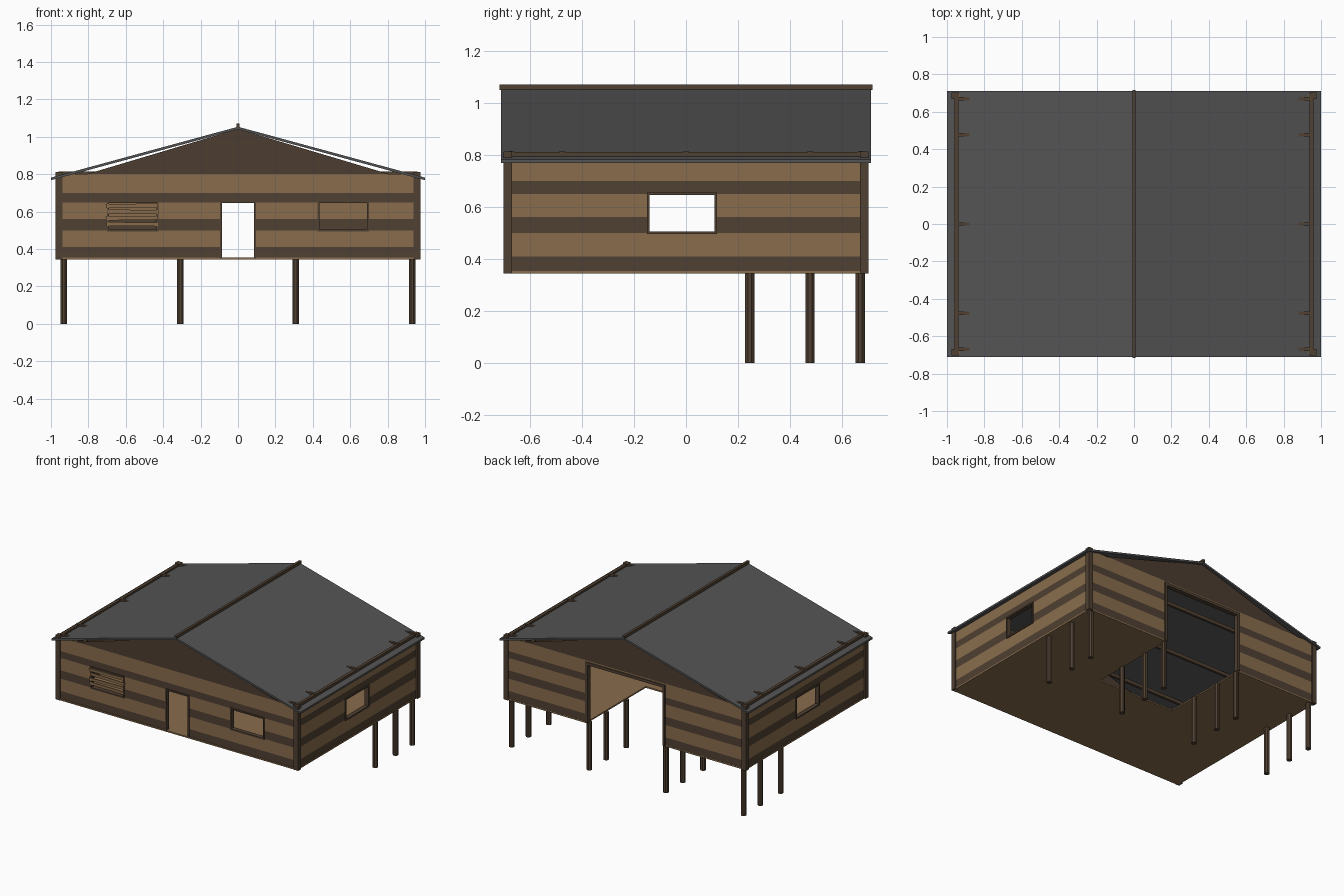
import bpy
import bmesh
import math

if "Cube" in bpy.data.objects:
    bpy.data.objects.remove(bpy.data.objects["Cube"])


def material(name, rgb):
    m = bpy.data.materials.new(name)
    m.use_nodes = True
    m.diffuse_color = (*rgb, 1)
    bsdf = m.node_tree.nodes["Principled BSDF"]
    bsdf.inputs["Base Color"].default_value = (*rgb, 1)
    bsdf.inputs["Roughness"].default_value = 0.9
    return m


TAN = material("tan plank", (0.25, 0.152, 0.073))
DARK = material("dark plank", (0.08, 0.052, 0.033))
GABLE = material("gable brown", (0.073, 0.046, 0.029))
TRIM = material("trim brown", (0.08, 0.052, 0.032))
ROOF = material("roof grey", (0.088, 0.088, 0.088))

QUADS = [(0, 1, 3, 2), (4, 6, 7, 5), (0, 4, 5, 1), (2, 3, 7, 6), (0, 2, 6, 4), (1, 5, 7, 3)]


def mesh_object(name, verts, faces, mats, indices=None):
    me = bpy.data.meshes.new(name)
    me.from_pydata(verts, [], faces)
    for m in mats:
        me.materials.append(m)
    if indices:
        me.polygons.foreach_set("material_index", indices)
    bm = bmesh.new()
    bm.from_mesh(me)
    bmesh.ops.recalc_face_normals(bm, faces=bm.faces)
    bm.to_mesh(me)
    bm.free()
    ob = bpy.data.objects.new(name, me)
    bpy.context.collection.objects.link(ob)
    return ob


def boxes(name, spans, mats, indices=None):
    """One object from boxes given as (x range, y range, z range)."""
    verts, faces, idx = [], [], []
    for i, (xs, ys, zs) in enumerate(spans):
        n = len(verts)
        verts += [(x, y, z) for x in xs for y in ys for z in zs]
        faces += [tuple(n + k for k in q) for q in QUADS]
        idx += [indices[i] if indices else 0] * len(QUADS)
    return mesh_object(name, verts, faces, mats, idx)


def around(c, half):
    return (c - half, c + half)


def prism(name, profile, y0, y1, mat):
    """Extrude an x-z profile along y."""
    n = len(profile)
    verts = [(x, y, z) for y in (y0, y1) for x, z in profile]
    faces = [tuple(range(n)), tuple(range(2 * n - 1, n - 1, -1))]
    faces += [(i, i + n, (i + 1) % n + n, (i + 1) % n) for i in range(n)]
    return mesh_object(name, verts, faces, [mat])


# Striped walls: one row of planks per band, cut around the openings
BANDS = [0.35, 0.41, 0.50, 0.56, 0.65, 0.70, 0.80]


def wall(name, along, pos, half, openings, top):
    levels = [min(b, top) for b in BANDS]
    levels = sorted(set(levels + [o[3] for o in openings]))
    spans, idx = [], []
    for z0, z1 in zip(levels, levels[1:]):
        mid = (z0 + z1) / 2
        row = sum(mid > b for b in BANDS) - 1
        start, parts = -half, []
        for a, b, lo, hi in openings:
            if lo < mid < hi:
                parts.append((start, a))
                start = b
        parts.append((start, half))
        for p in parts:
            t = around(pos, 0.009)
            spans.append((p, t, (z0, z1)) if along == "x" else (t, p, (z0, z1)))
            idx.append((row + 1) % 2)
    boxes(name, spans, [TAN, DARK], idx)


def frame(name, along, pos, a, b, z0, z1, w=0.01, sill=True):
    """Trim around an opening."""
    parts = [((a - w / 2, a + w / 2), (z0, z1)), ((b - w / 2, b + w / 2), (z0, z1)),
             ((a - w / 2, b + w / 2), around(z1, w / 2))]
    if sill:
        parts.append(((a - w / 2, b + w / 2), around(z0, w / 2)))
    t = around(pos, 0.016)
    boxes(name, [(p, t, z) if along == "x" else (t, p, z) for p, z in parts], [TRIM])


WX, WY = 0.955, 0.685
FRONT = [(-0.695, -0.43, 0.50, 0.65), (-0.09, 0.09, 0.35, 0.65), (0.43, 0.695, 0.50, 0.65)]
BACK = [(-0.31, 0.31, 0.35, 0.78)]
SIDE = [(-0.145, 0.115, 0.50, 0.65)]
wall("front_wall", "x", -WY, WX, FRONT, 0.80)
wall("back_wall", "x", WY, WX, BACK, 0.80)
for o, n in zip(FRONT, ("boarded_window_frame", "door_frame", "front_window_frame")):
    frame(n, "x", -WY, *o, sill="window" in n)
frame("back_opening_frame", "x", WY, *BACK[0], w=0.02, sill=False)
for s, n in ((1, "left"), (-1, "right")):
    wall(n + "_wall", "y", s * WX, WY, SIDE, 0.775)
    frame(n + "_window_frame", "y", s * WX, *SIDE[0])

# Loose boards nailed over one front window
for i, (x, z, tilt) in enumerate(((-0.565, 0.533, 0.5), (-0.57, 0.565, -0.8),
                                  (-0.56, 0.60, 0.6), (-0.57, 0.632, -0.6))):
    board = boxes("window_board_%d" % (i + 1),
                  [(around(0, 0.137), around(0, 0.004), around(0, 0.01))], [TAN])
    board.location = (x, -0.6985, z)
    board.rotation_euler = (0, math.radians(tilt), 0)

# Floor with a notch at the back opening
NOTCH = 0.02
boxes("floor", [((-0.965, 0.965), (-0.70, NOTCH), (0.344, 0.354)),
                ((-0.965, -0.31), (NOTCH, 0.695), (0.344, 0.354)),
                ((0.31, 0.965), (NOTCH, 0.695), (0.344, 0.354))], [TAN])

# Corner posts
boxes("corner_posts", [(around(sx * 0.957, 0.018), around(sy * 0.685, 0.017), (0.344, 0.812))
                       for sx in (-1, 1) for sy in (-1, 1)], [TRIM])

# Stilts under the back half
for x in (-0.932, -0.308, 0.308, 0.932):
    for y in (0.245, 0.477, 0.67):
        bpy.ops.mesh.primitive_cylinder_add(vertices=8, radius=0.019, depth=0.346,
                                            location=(x, y, 0.173),
                                            rotation=(0, 0, math.pi / 8))
        stilt = bpy.context.object
        stilt.name = "stilt"
        stilt.data.materials.append(TRIM)

# Gables
for s, n in ((-1, "front_gable"), (1, "back_gable")):
    prism(n, [(-0.81, 0.80), (0.81, 0.80), (0, 1.042)], s * WY - 0.009, s * WY + 0.009, GABLE)

# Roof panels and ridge cap
for s, n in ((1, "left_roof"), (-1, "right_roof")):
    prism(n, [(0, 1.054), (s, 0.782), (s, 0.768), (0, 1.040)], -0.712, 0.712, ROOF)
boxes("ridge_cap", [(around(0, 0.009), (-0.716, 0.716), (1.050, 1.071))], [TRIM])

# Eave beams and tie beams
boxes("eave_beams", [(around(s * 0.95, 0.011), (-0.70, 0.70), (0.775, 0.811)) for s in (-1, 1)],
      [TRIM])
boxes("tie_beams", [((-0.96, 0.96), around(y, 0.009), (0.79, 0.815))
                    for y in (-0.67, -0.477, 0, 0.477, 0.67)], [TRIM])
